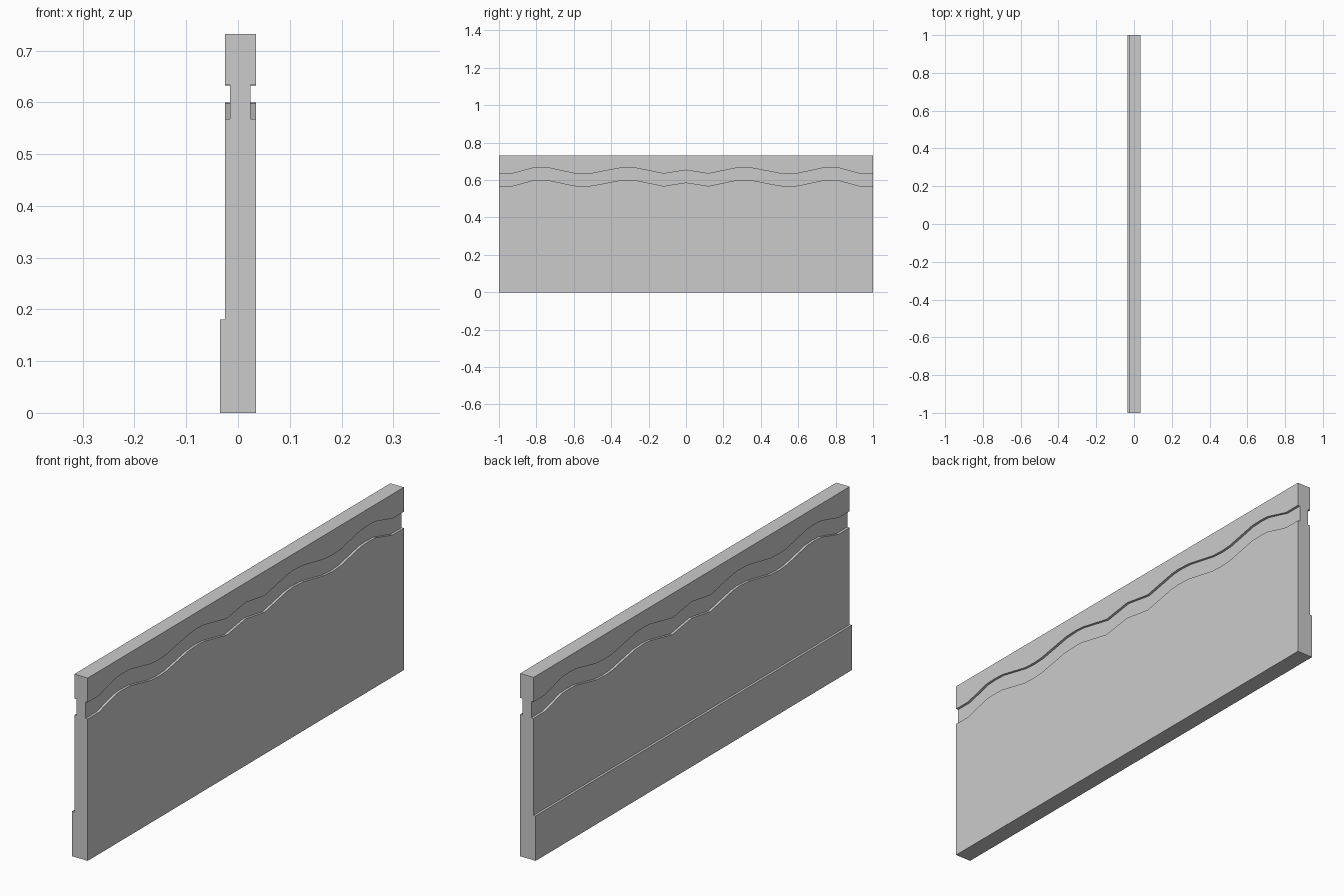
import bpy, bmesh

if "Cube" in bpy.data.objects:
    bpy.data.objects.remove(bpy.data.objects["Cube"])

# Wave of the decorative groove: (y, height of lower edge) for one half
HALF_WAVE = [(-1.0, .568), (-.93, .568), (-.82, .598), (-.78, .6), (-.73, .598),
             (-.60, .570), (-.55, .567), (-.50, .570), (-.36, .597), (-.30, .6),
             (-.26, .597), (-.12, .568), (0.0, .587)]
wave = HALF_WAVE + [(-y, z) for y, z in reversed(HALF_WAVE[:-1])]

FRONT, BACK, PLINTH = .0345, -.025, -.0345
GROOVE_DEPTH, GROOVE_HEIGHT = .01, .066
TOP, PLINTH_TOP = .732, .18


def cross_section(z):
    """Outline of the panel in x and z, with the groove starting at height z."""
    top = z + GROOVE_HEIGHT
    return [(PLINTH, 0), (FRONT, 0),
            (FRONT, z), (FRONT - GROOVE_DEPTH, z),
            (FRONT - GROOVE_DEPTH, top), (FRONT, top),
            (FRONT, TOP), (BACK, TOP),
            (BACK, top), (BACK + GROOVE_DEPTH, top),
            (BACK + GROOVE_DEPTH, z), (BACK, z),
            (BACK, PLINTH_TOP), (PLINTH, PLINTH_TOP)]


# Wall panel with plinth: loft the cross-section along y
bm = bmesh.new()
rings = [[bm.verts.new((x, y, h)) for x, h in cross_section(z)] for y, z in wave]
for a, b in zip(rings, rings[1:]):
    n = len(a)
    for i in range(n):
        j = (i + 1) % n
        bm.faces.new((a[i], a[j], b[j], b[i]))

# End caps
bm.faces.new(rings[0])
bm.faces.new(rings[-1][::-1])
bmesh.ops.recalc_face_normals(bm, faces=bm.faces)

mesh = bpy.data.meshes.new("wall_panel")
bm.to_mesh(mesh)
bm.free()
panel = bpy.data.objects.new("wall_panel", mesh)
bpy.context.collection.objects.link(panel)
